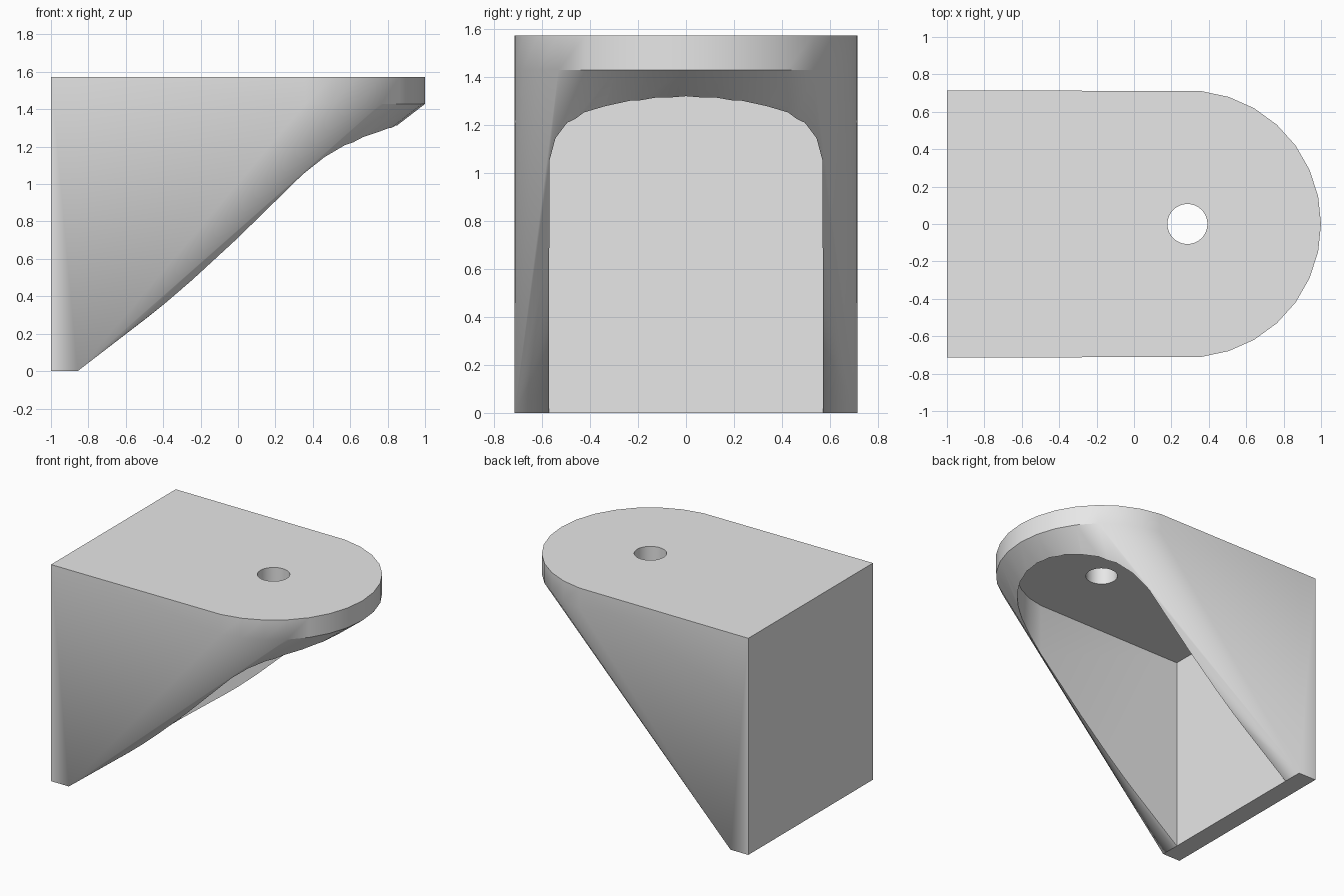
import bpy, bmesh
from math import sin, cos, radians

cube = bpy.data.objects.get("Cube")
if cube:
    bpy.data.objects.remove(cube, do_unlink=True)

U = 1 / 7            # wall thickness; every size is a multiple of it
CENTRE_X = 2 * U     # centre of the rounded end
HEIGHT = 11 * U

grey = bpy.data.materials.new("light grey")
grey.use_nodes = True
grey.diffuse_color = (0.8, 0.8, 0.8, 1)
grey.node_tree.nodes["Principled BSDF"].inputs["Base Color"].default_value = (0.8, 0.8, 0.8, 1)


def arc(radius, z, steps):
    return [(CENTRE_X + radius * cos(radians(12 * i)), radius * sin(radians(12 * i)), z)
            for i in steps]


def block(x0, x1, half_y, z0, z1):
    return [(x, y, z) for x in (x0, x1) for y in (-half_y, half_y) for z in (z0, z1)]


def hull(name, points):
    bm = bmesh.new()
    for p in points:
        bm.verts.new(p)
    bmesh.ops.convex_hull(bm, input=bm.verts[:])
    bmesh.ops.dissolve_limit(bm, angle_limit=radians(0.05), verts=bm.verts[:], edges=bm.edges[:])
    bmesh.ops.recalc_face_normals(bm, faces=bm.faces[:])
    mesh = bpy.data.meshes.new(name)
    bm.to_mesh(mesh)
    bm.free()
    mesh.materials.append(grey)
    obj = bpy.data.objects.new(name, mesh)
    bpy.context.scene.collection.objects.link(obj)
    return obj


HALF = range(-7, 8)
FULL = range(30)

# Body: upright back wall blended into the rounded top plate
bracket = hull("bracket", block(-7 * U, -6 * U, 5 * U, 0, HEIGHT)
               + arc(5 * U, 10 * U, HALF) + arc(5 * U, HEIGHT, HALF))

# Hollow beneath the plate, and the screw hole through it
hollow = hull("hollow_cutter", block(-6 * U, -5 * U, 4 * U, -U, 10 * U)
              + arc(4 * U, -U, HALF) + arc(4 * U, 10 * U, HALF))
hole = hull("hole_cutter", arc(0.75 * U, 9 * U, FULL) + arc(0.75 * U, 12 * U, FULL))

bpy.ops.object.select_all(action="DESELECT")
bpy.context.view_layer.objects.active = bracket
bracket.select_set(True)
for cutter in (hollow, hole):
    mod = bracket.modifiers.new(cutter.name, "BOOLEAN")
    mod.operation = "DIFFERENCE"
    mod.solver = "EXACT"
    mod.object = cutter
    bpy.ops.object.modifier_apply(modifier=mod.name)
    bpy.data.objects.remove(cutter, do_unlink=True)

bpy.ops.object.shade_smooth_by_angle(angle=radians(30))
